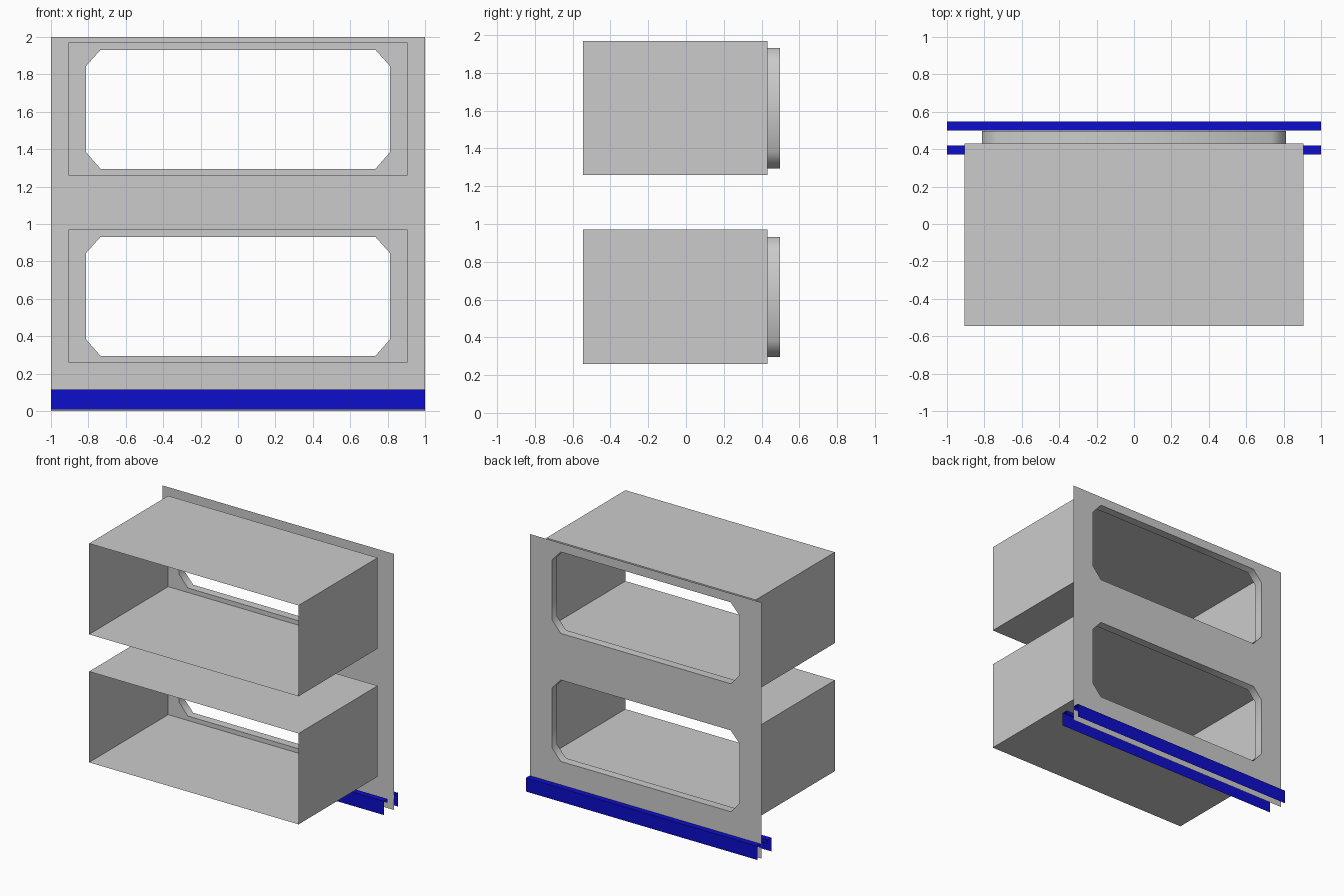
import bpy, bmesh

if "Cube" in bpy.data.objects:
    bpy.data.objects.remove(bpy.data.objects["Cube"])

Y_FRONT, Y_BACK, Y_PANEL = -0.545, 0.431, 0.497


def rect(w, z0, z1):
    return [(-w, z0), (w, z0), (w, z1), (-w, z1)]


def opening(dz):
    # window outline with cut corners
    return [(x, z + dz) for x, z in [
        (-0.735, 0.295), (0.735, 0.295), (0.812, 0.383), (0.812, 0.845),
        (0.735, 0.931), (-0.735, 0.931), (-0.812, 0.845), (-0.812, 0.383)]]


def finish(name, bm, smooth=False):
    for f in bm.faces:
        f.smooth = smooth
    me = bpy.data.meshes.new(name)
    bm.to_mesh(me)
    bm.free()
    ob = bpy.data.objects.new(name, me)
    bpy.context.collection.objects.link(ob)
    return ob


def loop_edges(bm, pts, y):
    vs = [bm.verts.new((x, y, z)) for x, z in pts]
    return vs, [bm.edges.new((a, b)) for a, b in zip(vs, vs[1:] + vs[:1])]


def sleeve(bm, pts, y0, y1):
    # open tube of single-sided walls along y
    edges = loop_edges(bm, pts, y0)[1]
    ret = bmesh.ops.extrude_edge_only(bm, edges=edges)["geom"]
    bmesh.ops.translate(bm, vec=(0, y1 - y0, 0),
                        verts=[g for g in ret if isinstance(g, bmesh.types.BMVert)])


def holed_sheet(bm, outlines, y):
    edges = []
    for pts in outlines:
        edges += loop_edges(bm, pts, y)[1]
    bmesh.ops.triangle_fill(bm, edges=edges, use_beauty=True, normal=(0, 1, 0))


# Back panel with two windows
bm = bmesh.new()
holed_sheet(bm, [rect(1, 0, 2), opening(0), opening(1)], Y_PANEL)
finish("back_panel", bm)

for label, dz in (("lower", 0), ("upper", 1)):
    # Open box: four walls plus a back wall with the window cut out
    box = rect(0.905, 0.26 + dz, 0.97 + dz)
    bm = bmesh.new()
    sleeve(bm, box, Y_FRONT, Y_BACK)
    holed_sheet(bm, [box, opening(dz)], Y_BACK)
    bmesh.ops.remove_doubles(bm, verts=bm.verts, dist=1e-4)
    bmesh.ops.recalc_face_normals(bm, faces=bm.faces)
    finish(label + "_box", bm)

    # Smooth reveal joining the box to the panel
    bm = bmesh.new()
    sleeve(bm, opening(dz), Y_BACK, Y_PANEL)
    bmesh.ops.recalc_face_normals(bm, faces=bm.faces)
    finish(label + "_window_reveal", bm, smooth=True)

# Blue rails: outer web, top flange and a short inner lip
blue = bpy.data.materials.new("blue")
blue.diffuse_color = (0.004, 0.004, 0.6, 1)
blue.use_nodes = True
blue.node_tree.nodes["Principled BSDF"].inputs["Base Color"].default_value = blue.diffuse_color
for name, web, inner in (("front_rail", 0.372, 0.42), ("back_rail", 0.547, 0.501)):
    bm = bmesh.new()
    profile = [(web, 0.008), (web, 0.115), (inner, 0.115), (inner, 0.085)]
    ends = [[bm.verts.new((x, y, z)) for y, z in profile] for x in (-1, 1)]
    for i in range(len(profile) - 1):
        bm.faces.new((ends[0][i], ends[1][i], ends[1][i + 1], ends[0][i + 1]))
    bmesh.ops.recalc_face_normals(bm, faces=bm.faces)
    finish(name, bm).data.materials.append(blue)
